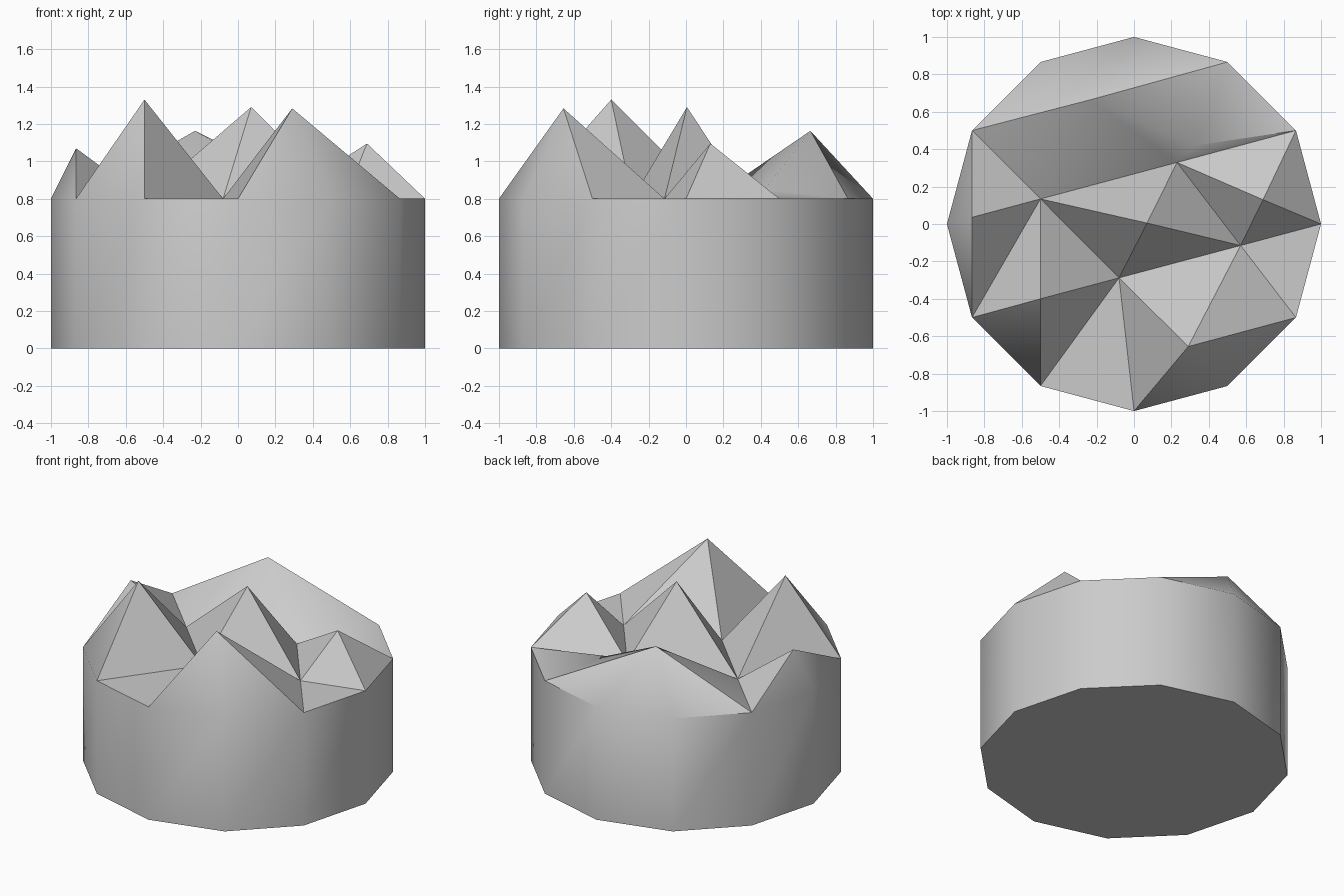
import bpy, bmesh, math

if "Cube" in bpy.data.objects:
    bpy.data.objects.remove(bpy.data.objects["Cube"])

bm = bmesh.new()
H = 0.8

# Twelve-sided wall: bottom ring and top rim
angles = [math.radians(30 * k) for k in range(12)]
base = [bm.verts.new((math.cos(a), math.sin(a), 0)) for a in angles]
rim = [bm.verts.new((math.cos(a), math.sin(a), H)) for a in angles]
bm.faces.new(base[::-1])
for k in range(12):
    n = (k + 1) % 12
    bm.faces.new((base[k], base[n], rim[n], rim[k]))

# Valley points between the peaks
v1, v2, v3, v4, v5 = [bm.verts.new(p) for p in (
    (-0.5, 0.134, H), (0.23, 0.329, H), (-0.08, -0.288, H),
    (0.57, -0.115, H), (0.33, 0.42, 0.85))]


def peak(co, ring, closed=True):
    """Fan of triangles from a raised point to a counter-clockwise ring."""
    tip = bm.verts.new(co)
    for i in range(len(ring) - (0 if closed else 1)):
        bm.faces.new((tip, ring[i], ring[(i + 1) % len(ring)]))


# Six faceted peaks
R = rim
peak((-0.866, 0.036, 1.07), [R[5], R[6], R[7], v1])
peak((-0.5, -0.4, 1.33), [R[7], R[8], v3, v1])
peak((0.07, 0.005, 1.29), [v1, v3, v4, v2])
peak((0.69, 0.13, 1.095), [v2, v4, R[0], R[1]])
peak((0.29, -0.655, 1.283), [v3, R[9], R[10], R[11], v4])
peak((-0.23, 0.665, 1.163), [v2, v5, R[2], R[3], R[4], R[5], v1])

# Low facets closing the remaining gaps
for f in ((R[8], R[9], v3), (v4, R[11], R[0]), (v2, R[1], v5), (v5, R[1], R[2])):
    bm.faces.new(f)

bmesh.ops.recalc_face_normals(bm, faces=bm.faces[:])
mesh = bpy.data.meshes.new("rock_pillar")
bm.to_mesh(mesh)
bm.free()
obj = bpy.data.objects.new("rock_pillar", mesh)
bpy.context.collection.objects.link(obj)

# Smooth wall, crisp facets
bpy.context.view_layer.objects.active = obj
obj.select_set(True)
bpy.ops.object.shade_smooth_by_angle(angle=math.radians(40))
